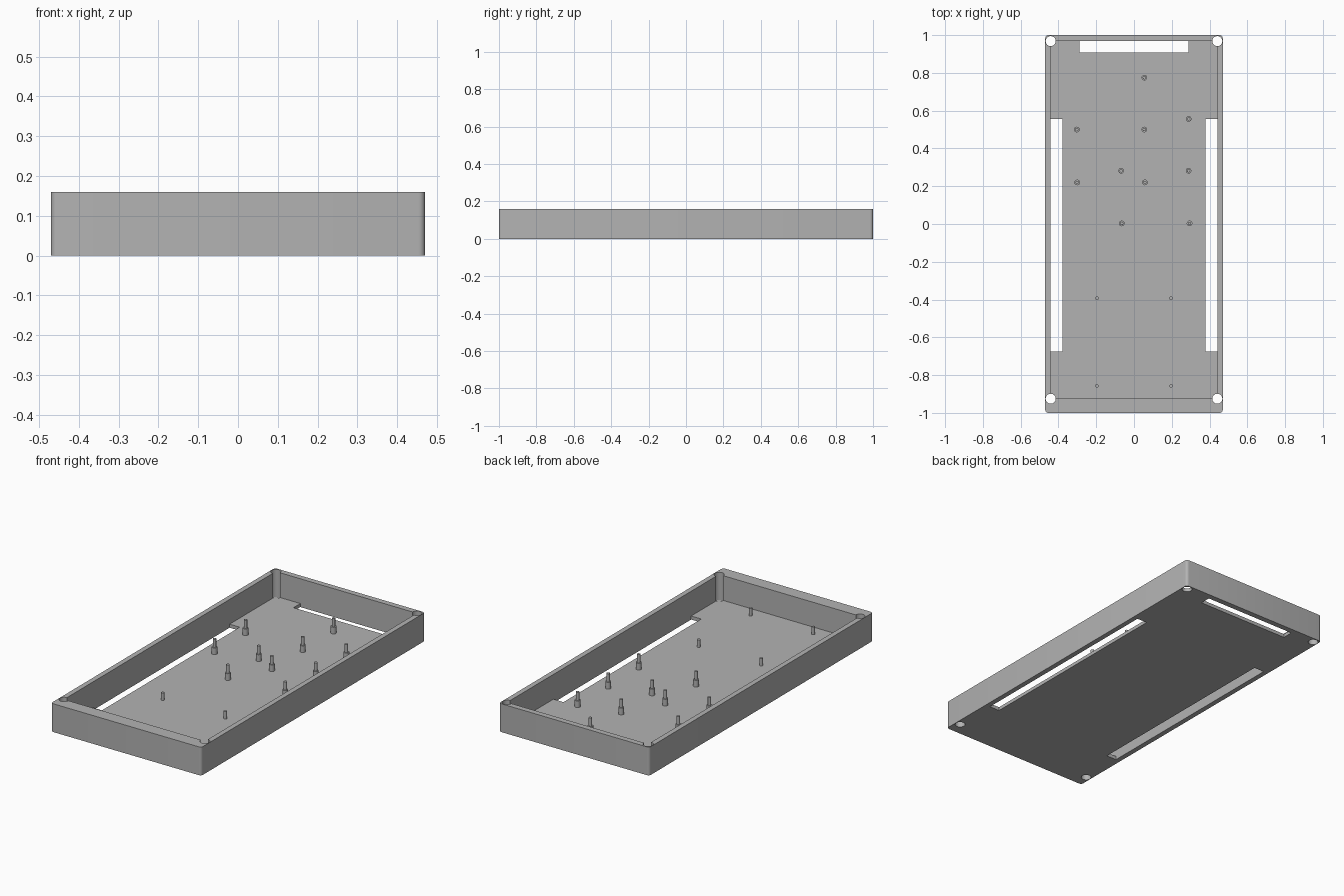
import bpy
import bmesh
from mathutils import Matrix, Vector

if "Cube" in bpy.data.objects:
    bpy.data.objects.remove(bpy.data.objects["Cube"], do_unlink=True)

grey = bpy.data.materials.new("plain_grey")
grey.use_nodes = True
grey.diffuse_color = (0.45, 0.45, 0.45, 1)
grey.node_tree.nodes["Principled BSDF"].inputs["Base Color"].default_value = grey.diffuse_color

HALF_X, HALF_Y, HEIGHT, FLOOR = 0.47, 1.0, 0.16, 0.02
IN_X, IN_FRONT, IN_BACK = 0.441, -0.925, 0.968


def finish(bm, name):
    mesh = bpy.data.meshes.new(name)
    bm.to_mesh(mesh)
    bm.free()
    mesh.materials.append(grey)
    obj = bpy.data.objects.new(name, mesh)
    bpy.context.collection.objects.link(obj)
    return obj


def box(name, low, high, corner_radius=0):
    low, high = Vector(low), Vector(high)
    bm = bmesh.new()
    place = Matrix.Translation((low + high) / 2) @ Matrix.Diagonal((*(high - low), 1))
    bmesh.ops.create_cube(bm, size=1, matrix=place)
    if corner_radius:
        upright = [e for e in bm.edges
                   if abs(e.verts[0].co.z - e.verts[1].co.z) > 0.01]
        bmesh.ops.bevel(bm, geom=upright, offset=corner_radius, segments=5,
                        profile=0.5, affect='EDGES')
    return finish(bm, name)


def add_cylinder(bm, x, y, z0, z1, radius, top_radius=None, sides=24):
    bmesh.ops.create_cone(bm, cap_ends=True, segments=sides, radius1=radius,
                          radius2=top_radius or radius, depth=z1 - z0,
                          matrix=Matrix.Translation((x, y, (z0 + z1) / 2)))


def activate(obj):
    bpy.ops.object.select_all(action='DESELECT')
    obj.select_set(True)
    bpy.context.view_layer.objects.active = obj


def cut(target, cutter):
    mod = target.modifiers.new("cut", 'BOOLEAN')
    mod.operation, mod.solver, mod.object = 'DIFFERENCE', 'EXACT', cutter
    activate(target)
    bpy.ops.object.modifier_apply(modifier=mod.name)
    bpy.data.objects.remove(cutter, do_unlink=True)


def smooth(obj):
    activate(obj)
    bpy.ops.object.shade_smooth_by_angle(angle=0.6)


# Open tray with a thick front wall
tray = box("tray", (-HALF_X, -HALF_Y, 0), (HALF_X, HALF_Y, HEIGHT), 0.016)
cut(tray, box("cavity", (-IN_X, IN_FRONT, FLOOR), (IN_X, IN_BACK, HEIGHT + 0.1)))

# Floor slots along both sides and the back
cut(tray, box("left_slot", (0.378, -0.676, -0.1), (IN_X, 0.555, 0.05)))
cut(tray, box("right_slot", (-IN_X, -0.676, -0.1), (-0.378, 0.555, 0.05)))
cut(tray, box("back_slot", (-0.288, 0.907, -0.1), (0.288, IN_BACK, 0.05)))

# Screw holes through the four inner corners
for x in (-IN_X, IN_X):
    for y in (IN_FRONT, IN_BACK):
        hole = bmesh.new()
        add_cylinder(hole, x, y, -0.1, HEIGHT + 0.1, 0.0265, sides=32)
        cut(tray, finish(hole, "screw_hole"))
smooth(tray)

# Stepped standoffs for the circuit boards
standoffs = bmesh.new()
for x, y in [(0.055, 0.775), (-0.303, 0.5), (0.055, 0.5), (-0.301, 0.22),
             (0.058, 0.22), (0.289, 0.556), (-0.068, 0.282), (0.289, 0.282),
             (-0.065, 0.003), (0.294, 0.003)]:
    add_cylinder(standoffs, x, y, FLOOR - 0.005, 0.058, 0.015)
    add_cylinder(standoffs, x, y, 0.055, 0.104, 0.009)
smooth(finish(standoffs, "standoffs"))

# Short locating pins near the front
pins = bmesh.new()
for x in (-0.196, 0.196):
    for y in (-0.857, -0.393):
        add_cylinder(pins, x, y, FLOOR - 0.005, 0.062, 0.009)
smooth(finish(pins, "locating_pins"))
